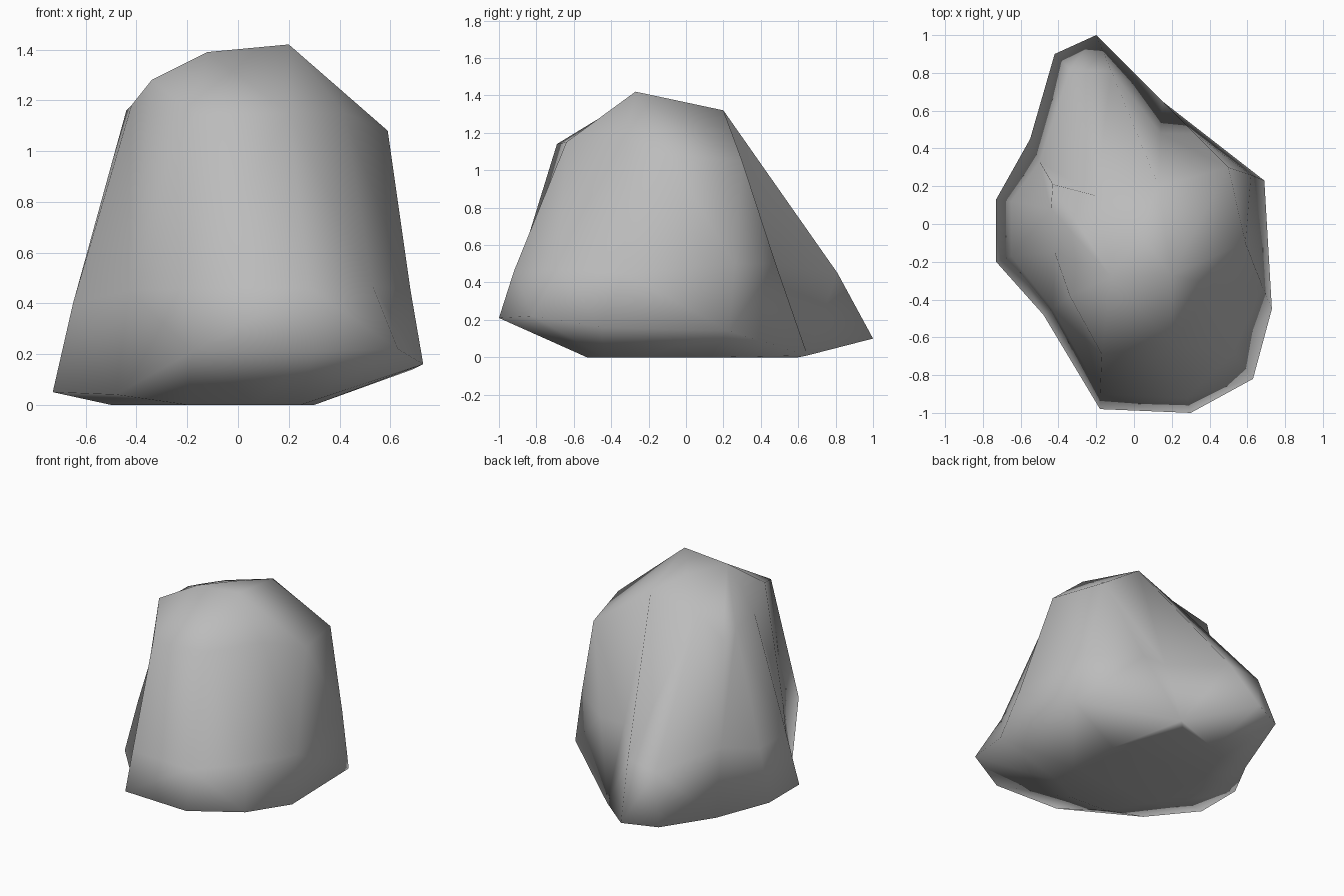
import bpy
import bmesh
import math

cube = bpy.data.objects.get("Cube")
if cube:
    bpy.data.objects.remove(cube, do_unlink=True)


def make_material(name, colour):
    material = bpy.data.materials.new(name)
    material.use_nodes = True
    material.diffuse_color = colour
    material.node_tree.nodes["Principled BSDF"].inputs["Base Color"].default_value = colour
    return material


def loft(name, rings, material):
    """Join equal rings of points, bottom to top, and close both ends."""
    bm = bmesh.new()
    loops = [[bm.verts.new(point) for point in ring] for ring in rings]
    count = len(rings[0])
    for lower, upper in zip(loops, loops[1:]):
        for i in range(count):
            j = (i + 1) % count
            bm.faces.new((lower[i], lower[j], upper[j], upper[i]))
    bm.faces.new(loops[0])
    bm.faces.new(loops[-1])
    # Repeated points collapse into shared corners
    bmesh.ops.remove_doubles(bm, verts=bm.verts[:], dist=0.001)
    bmesh.ops.triangulate(bm, faces=bm.faces[:], quad_method='SHORT_EDGE')
    bmesh.ops.recalc_face_normals(bm, faces=bm.faces[:])
    mesh = bpy.data.meshes.new(name)
    bm.to_mesh(mesh)
    bm.free()
    mesh.materials.append(material)
    obj = bpy.data.objects.new(name, mesh)
    bpy.context.collection.objects.link(obj)
    return obj


# Corners of the flat triangular face at the back left
facet_top, facet_side, facet_foot = (.13, .2, 1.32), (.5, .3, 1.05), (.15, .65, .01)

# Widest outline, starting at the back spur and passing the right side first
skirt = [
    (-.2, 1, .1), (-.42, .9, .09), (-.55, .45, .02), (-.73, .13, .05),
    (-.73, -.2, .05), (-.48, -.48, .04), (-.18, -.98, .21), (.3, -1, .21),
    (.63, -.82, .22), (.73, -.45, .16), (.69, .23, .14), facet_foot, facet_foot,
]

# Undercut foot, set slightly to the right
foot = [(x * .55 - .1, y * .53, 0) for x, y, z in skirt]
foot[-2:] = [(.1, .6, 0)] * 2

# Waist, with a hollow on the left of the back spur
waist = [
    (-.12, .81, .45), (-.34, .82, .42), (-.5, .33, .45), (-.65, .12, .4),
    (-.65, -.17, .4), (-.43, -.45, .45), (-.18, -.9, .46), (.28, -.92, .46),
    (.53, -.68, .47), (.68, -.33, .45), (.62, .26, .5), (.32, .48, .5), (.14, .48, .5),
]

# Shoulder
shoulder = [
    facet_top, (-.2, .15, 1.24), (-.43, .21, 1.13), (-.44, .08, 1.16),
    (-.42, -.15, 1.18), (-.34, -.38, 1.28), (-.17, -.69, 1.14), (.2, -.64, 1.15),
    (.42, -.32, 1.15), (.59, -.1, 1.08), facet_side, facet_side, facet_top,
]

# Crown of three peaks
left_peak, right_peak, back_peak = (.2, -.27, 1.42), (-.12, -.28, 1.39), (.02, -.05, 1.37)
crown = [back_peak] * 2 + [right_peak] * 5 + [left_peak] * 5 + [back_peak]

stone = make_material("stone grey", (.5, .5, .5, 1))
rock = loft("rock", [foot, skirt, waist, shoulder, crown], stone)

bpy.ops.object.select_all(action='DESELECT')
rock.select_set(True)
bpy.context.view_layer.objects.active = rock
bpy.ops.object.shade_smooth_by_angle(angle=math.radians(120))
